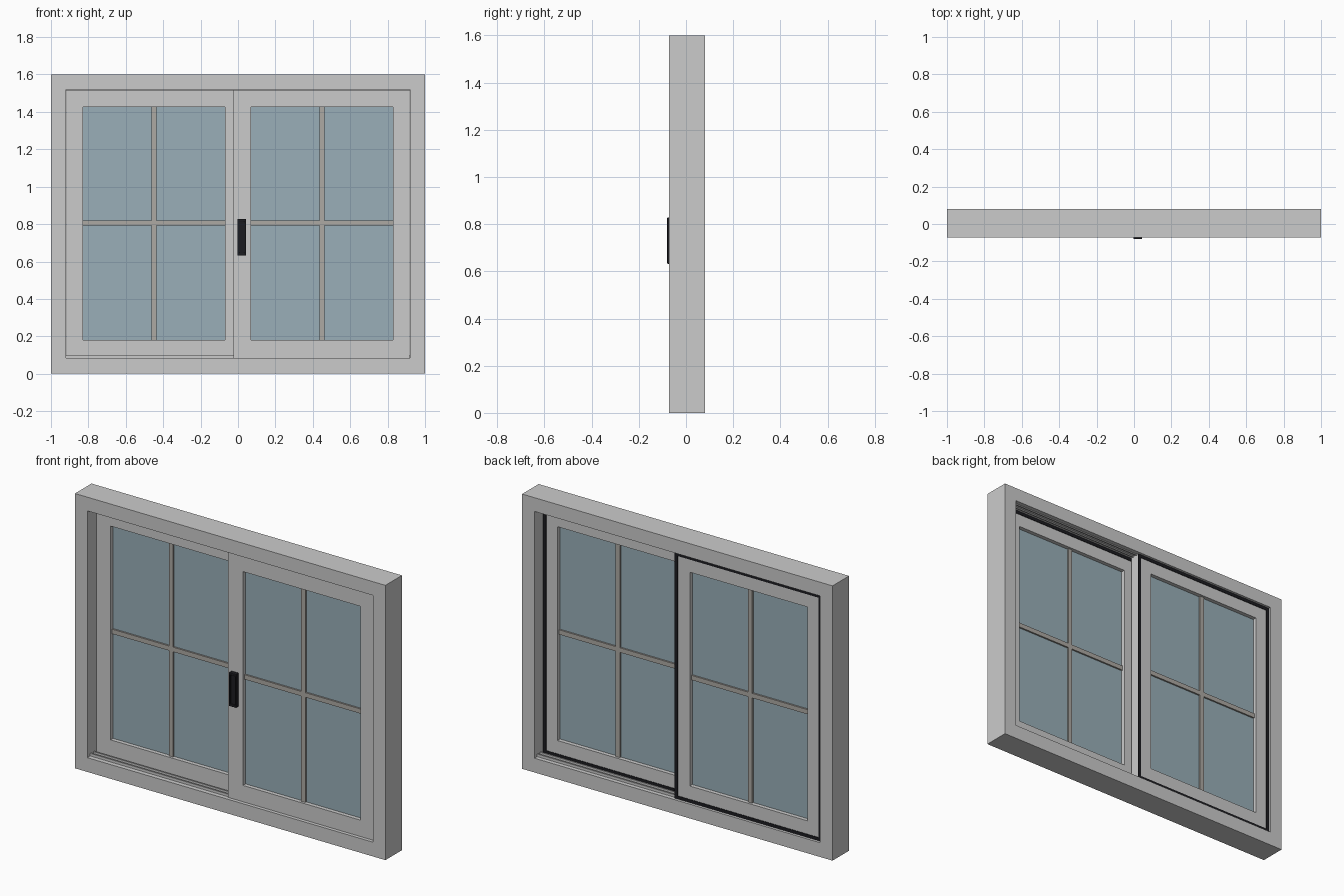
import bpy, bmesh

if "Cube" in bpy.data.objects:
    bpy.data.objects.remove(bpy.data.objects["Cube"])


def material(name, rgb):
    m = bpy.data.materials.new(name)
    m.diffuse_color = (*rgb, 1)
    m.use_nodes = True
    m.node_tree.nodes["Principled BSDF"].inputs["Base Color"].default_value = m.diffuse_color
    return m


BLACK = material("black_rubber", (0.012, 0.012, 0.015))
GLASS = material("pale_glass", (0.32, 0.43, 0.48))
BAR = material("warm_grey", (0.42, 0.40, 0.37))


def finish(name, bm, mat):
    bmesh.ops.recalc_face_normals(bm, faces=bm.faces)
    me = bpy.data.meshes.new(name)
    bm.to_mesh(me)
    bm.free()
    if mat:
        me.materials.append(mat)
    ob = bpy.data.objects.new(name, me)
    bpy.context.collection.objects.link(ob)
    return ob


def box(name, x0, x1, y0, y1, z0, z1, mat=None):
    bm = bmesh.new()
    bmesh.ops.create_cube(bm, size=1)
    for v in bm.verts:
        v.co = (x1 if v.co.x > 0 else x0, y1 if v.co.y > 0 else y0,
                z1 if v.co.z > 0 else z0)
    return finish(name, bm, mat)


def ring(name, x0, x1, z0, z1, border, y0, y1, mat=None):
    """Rectangular frame; border = (left, right, bottom, top) widths."""
    l, r, b, t = border
    rects = [(x0, x1, z0, z1), (x0 + l, x1 - r, z0 + b, z1 - t)]
    bm = bmesh.new()
    loops = []
    for (a, c, d, e), y in ((rects[0], y0), (rects[0], y1), (rects[1], y1), (rects[1], y0)):
        loops.append([bm.verts.new(p) for p in ((a, y, d), (c, y, d), (c, y, e), (a, y, e))])
    for k in range(4):
        p, q = loops[k], loops[(k + 1) % 4]
        for i in range(4):
            j = (i + 1) % 4
            bm.faces.new((p[i], p[j], q[j], q[i]))
    return finish(name, bm, mat)


# Outer frame
ring("outer_frame", -1, 1, 0, 1.6, (0.08, 0.08, 0.083, 0.08), -0.072, 0.08)

# Guide rails in the sill and head, one pair per sash
for side, yc in (("front", -0.0275), ("back", 0.0375)):
    for k, off in enumerate((-0.014, 0.014)):
        y = yc + off
        box(f"{side}_sill_rail_{k}", -0.92, 0.92, y - 0.004, y + 0.004, 0.08, 0.098)
        box(f"{side}_head_rail_{k}", -0.92, 0.92, y - 0.004, y + 0.004, 1.514, 1.525)


# Sliding sashes: stiles and rails, seal, glass, glazing bars
def sash(side, s, y0, y1):
    xa, xb = sorted((-0.025 * s, 0.918 * s))
    ga, gb = sorted((0.07 * s, 0.828 * s))
    z0, z1, g0, g1 = 0.085, 1.518, 0.18, 1.425
    ring(f"{side}_sash", xa, xb, z0, z1,
         (ga - xa, xb - gb, g0 - z0, z1 - g1), y0, y1)
    ring(f"{side}_sash_seal", xa, xb, z0, z1, (0.018,) * 4, y1 - 0.002, y1 + 0.003, BLACK)
    ym = (y0 + y1) / 2
    box(f"{side}_glass", ga - 0.01, gb + 0.01, ym - 0.004, ym + 0.004,
        g0 - 0.01, g1 + 0.01, GLASS)
    xm, zm, w = (ga + gb) / 2, 0.806, 0.0135
    box(f"{side}_vertical_bar", xm - w, xm + w, ym - 0.014, ym + 0.014, g0, g1, BAR)
    box(f"{side}_horizontal_bar", ga, gb, ym - 0.0135, ym + 0.0135, zm - w, zm + w, BAR)


sash("right", 1, -0.055, 0.0)
sash("left", -1, 0.01, 0.065)

# Finger-pull handle: rim with softened edges around a recessed plate
rim = ring("handle_rim", -0.003, 0.043, 0.632, 0.828, (0.009, 0.009, 0.014, 0.014),
           -0.08, -0.054, BLACK)
bev = rim.modifiers.new("soft_edges", 'BEVEL')
bev.width = 0.003
bev.segments = 2
box("handle_plate", 0.004, 0.036, -0.073, -0.054, 0.642, 0.818, BLACK)
